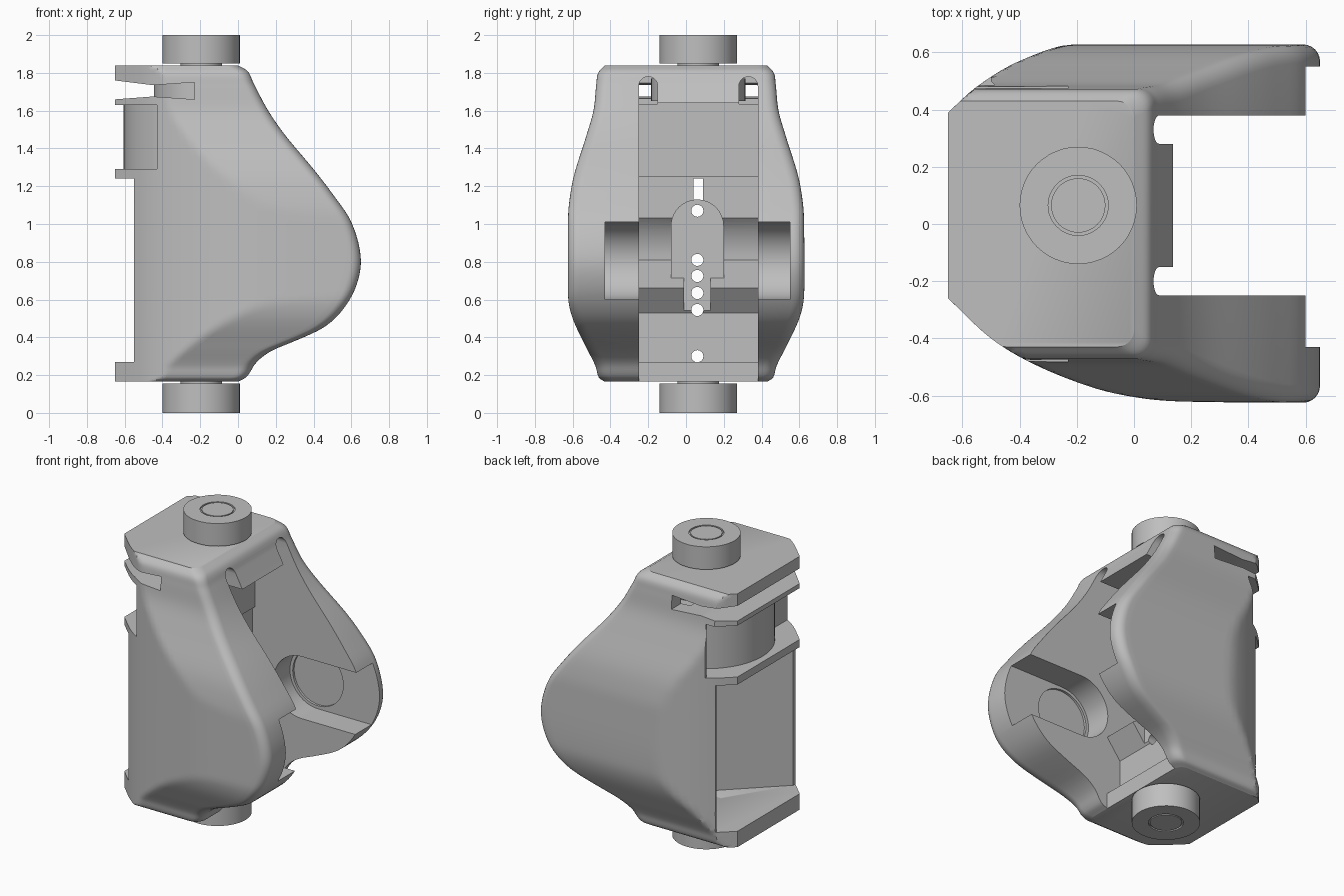
import bpy, bmesh
from math import sin, cos, pi, radians, degrees, acos

if "Cube" in bpy.data.objects:
    bpy.data.objects.remove(bpy.data.objects["Cube"])

GREY = bpy.data.materials.new("plain grey")
GREY.use_nodes = True
GREY.diffuse_color = (.52, .52, .52, 1)
GREY.node_tree.nodes["Principled BSDF"].inputs["Base Color"].default_value = (.52, .52, .52, 1)
AX, AY = -0.195, 0.065          # vertical hinge axis


def loft(name, rings):
    """Skin a stack of equal-length point rings and cap both ends."""
    bm = bmesh.new()
    rows = [[bm.verts.new(p) for p in ring] for ring in rings]
    n = len(rows[0])
    for a, b in zip(rows, rows[1:]):
        for i in range(n):
            j = (i + 1) % n
            bm.faces.new((a[i], a[j], b[j], b[i]))
    bm.faces.new(rows[0][::-1])
    bm.faces.new(rows[-1])
    bmesh.ops.recalc_face_normals(bm, faces=bm.faces)
    me = bpy.data.meshes.new(name)
    bm.to_mesh(me)
    bm.free()
    me.materials.append(GREY)
    ob = bpy.data.objects.new(name, me)
    bpy.context.collection.objects.link(ob)
    return ob


def prism(name, pts, lo, hi, axis="z"):
    """Extrude a 2D outline along one axis."""
    place = {"x": lambda p, t: (t, *p),
             "y": lambda p, t: (p[0], t, p[1]),
             "z": lambda p, t: (*p, t)}[axis]
    return loft(name, [[place(p, t) for p in pts] for t in (lo, hi)])


def box(x0, x1, y0, y1, z0, z1):
    return prism("box", [(x0, y0), (x1, y0), (x1, y1), (x0, y1)], z0, z1)


def arc(cx, cy, r, a0, a1, n=24):
    return [(cx + r * cos(radians(a0 + (a1 - a0) * i / n)),
             cy + r * sin(radians(a0 + (a1 - a0) * i / n))) for i in range(n + 1)]


def circle(cx, cy, r, n=48):
    return arc(cx, cy, r, 0, 360, n)[:-1]


def smooth(ob):
    bpy.ops.object.select_all(action="DESELECT")
    ob.select_set(True)
    bpy.context.view_layer.objects.active = ob
    bpy.ops.object.shade_smooth_by_angle(angle=radians(30))


def cut(ob, tool):
    mod = ob.modifiers.new("cut", "BOOLEAN")
    mod.operation, mod.solver, mod.object = "DIFFERENCE", "EXACT", tool
    bpy.context.view_layer.objects.active = ob
    bpy.ops.object.modifier_apply(modifier=mod.name)
    bpy.data.objects.remove(tool)


def curve(knots):
    """Smooth interpolation through (t, value) knots."""
    def slope(i):
        a, b = knots[max(i - 1, 0)], knots[min(i + 1, len(knots) - 1)]
        return (b[1] - a[1]) / (b[0] - a[0])

    def f(t):
        if t <= knots[0][0]:
            return knots[0][1]
        for i in range(len(knots) - 1):
            (t0, v0), (t1, v1) = knots[i], knots[i + 1]
            if t <= t1:
                h, u = t1 - t0, (t - t0) / (t1 - t0)
                return (v0 * (1 + 2 * u) * (1 - u) ** 2 + v1 * u * u * (3 - 2 * u)
                        + h * u * (1 - u) * (slope(i) * (1 - u) - slope(i + 1) * u))
        return knots[-1][1]
    return f


# Body outlines: front reach by height, half width by height, and plan edges
reach = curve([(.165, 0), (.19, .045), (.27, .1), (.33, .18), (.38, .3), (.45, .45),
               (.54, .55), (.67, .625), (.82, .65), (1.01, .6), (1.16, .5), (1.29, .4),
               (1.47, .25), (1.6, .16), (1.74, .085), (1.81, .05), (1.84, 0)])
width = curve([(.165, .43), (.185, .46), (.25, .48), (.35, .53), (.5, .6), (.62, .625),
               (1, .625), (1.1, .62), (1.25, .595), (1.46, .53), (1.6, .49),
               (1.74, .475), (1.8, .465), (1.84, .43)])
plan_left = curve([(-.65, .39), (-.55, .48), (-.4, .57), (-.2, .63), (1, .63)])
plan_right = curve([(-.65, .26), (-.5, .4), (-.35, .49), (-.15, .57), (0, .605),
                    (.15, .62), (.6, .625)])


def section(z):
    xm, w, r = reach(z), width(z), .06

    def side(plan, s):
        pts = []
        for i in range(29):
            x = -.65 + (xm - r + .65) * i / 28
            pts.append((x, s * min(w, plan(x)), z))
        y = abs(pts[-1][1]) - r
        return pts + [(xm - r + r * sin(a), s * (y + r * cos(a)), z)
                      for a in (pi / 12 * k for k in range(1, 7))]
    return side(plan_right, -1) + side(plan_left, 1)[::-1]


# Dense near the rounded top and bottom rims
levels = [1.0025 - .8375 * cos(pi * i / 80) for i in range(81)]
body = loft("body", [section(z) for z in levels])

# Channel between the two cheeks: stepped back wall, ridge and arched rib
Y0, Y1 = -.25, .38
wall = ([(1, .1), (1, 1.64), (-.14, 1.64), (-.14, 1.25), (-.16, 1.25), (-.16, 1.13)]
        + arc(.07, .81, .32, 136, 180, 8)
        + [(0, .66), (-.1, .53), (-.1, .27), (0, .27), (0, .1)])
channel = prism("channel", wall, Y0, Y1, "y")
arch = [(-.08, .7), (.2, .7)] + arc(.06, .99, .14, 0, 180, 16)
cut(channel, prism("arch", arch, -.4, -.09, "x"))
cut(body, channel)
cut(body, box(-.09, .3, -.01, .13, .5, .85))

# Bearing pockets open to the front edge of each cheek, with a round seat
pocket = arc(.2, .805, .205, 90, 270) + [(1, .6), (1, 1.01)]
seat = circle(.2, .805, .185)
for outline, lo, hi in ((pocket, -.43, -.2), (pocket, .33, .55),
                        (seat, -.445, -.4), (seat, .5, .565)):
    cut(body, prism("pocket", outline, lo, hi, "y"))

# Notches beside the front strap
for a in (Y0, Y1 - .1):
    notch = [(a, 1.635), (a + .1, 1.635)] + arc(a + .05, 1.73, .05, 0, 180, 12)
    cut(body, prism("notch", notch, -.3, .4, "x"))

# V-shaped back recess, drum recess and upper slot, leaving the flanges
cut(body, prism("recess", [(-1, -1), (-.55, -1), (-.55, -.335), (-.15, .05),
                           (-.15, .08), (-.55, .465), (-.55, 1), (-1, 1)], .27, 1.24))
cut(body, prism("recess", [(-1, -1), (-.43, -1), (-.43, .42), (-.5, .5),
                           (-.5, 1), (-1, 1)], 1.29, 1.63))
cut(body, prism("slot", [(-1, 1.66), (-.65, 1.66), (-.45, 1.675), (-.23, 1.66),
                         (-.23, 1.75), (-.45, 1.735), (-.65, 1.76), (-1, 1.76)],
                -1, 1, "y"))

# Row of round holes through the back wall
for z in (.3, .545, .635, .725, .81, 1.07):
    cut(body, prism("hole", circle(.06, z, .032, 24), -.3, -.05, "x"))
smooth(body)

# Curved drum at the back and the core inside the slot
start = degrees(acos(-.2 / .41))
smooth(prism("back_drum", arc(AX, AY, .41, start, 360 - start, 32), 1.285, 1.635))
smooth(prism("slot_core", circle(AX, AY, .25), 1.65, 1.77))

# Hinge bosses with a neck and a ringed end
for name, z0, z1, n0, n1, end, d in (("bottom", 0, .155, .15, .175, 0, 1),
                                     ("top", 1.85, 2, 1.83, 1.855, 2, -1)):
    boss = prism(name + "_boss", circle(AX, AY, .205), z0, z1)
    cut(boss, prism("groove", circle(AX, AY, .105), end - .01, end + .01))
    smooth(boss)
    smooth(prism(name + "_neck", circle(AX, AY, .11), n0, n1))
    pin = sorted((end + d * .02, end + d * .001))
    smooth(prism(name + "_pin", circle(AX, AY, .095), *pin))
